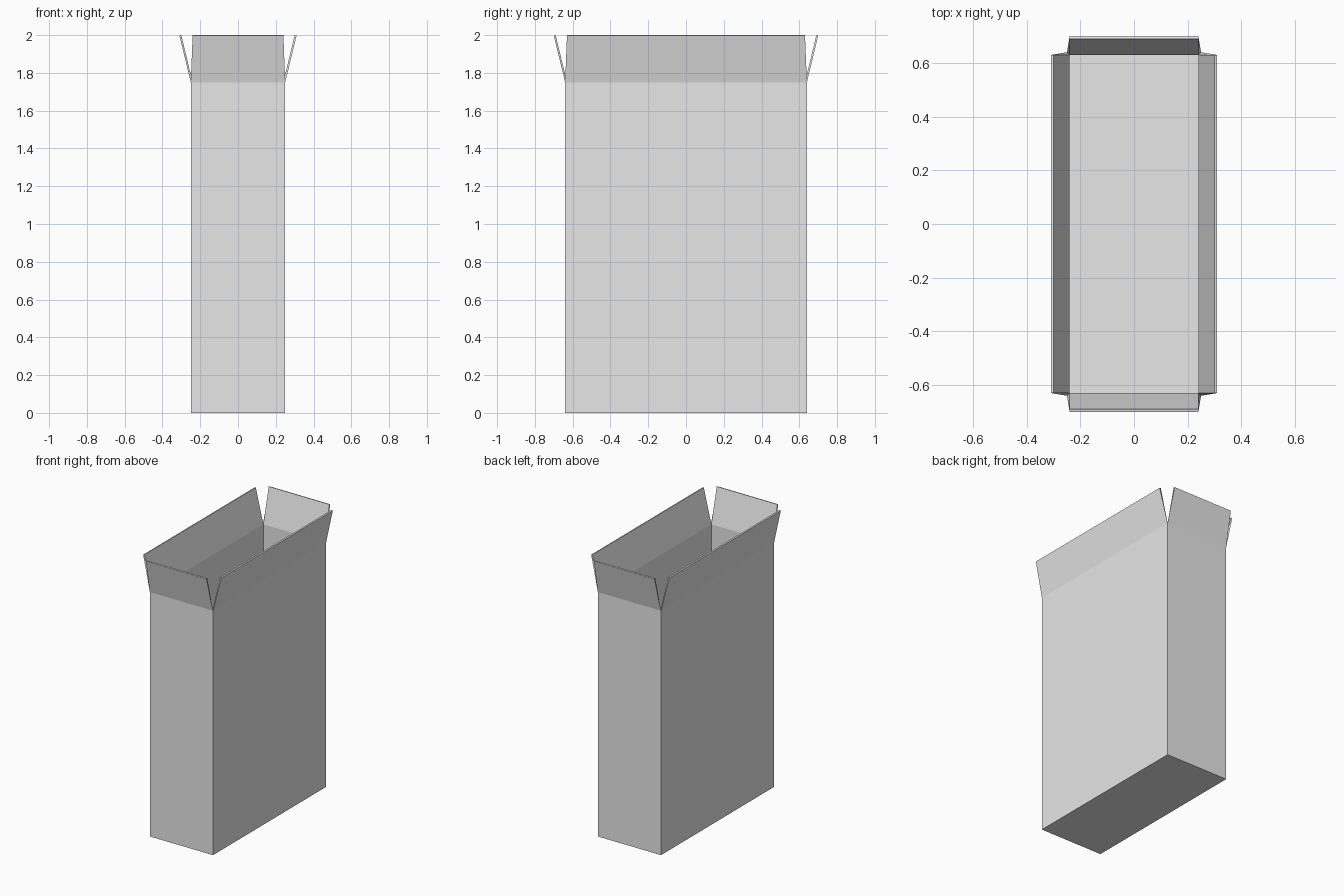
import bpy
import bmesh
from mathutils import Vector

cube = bpy.data.objects.get("Cube")
if cube:
    bpy.data.objects.remove(cube, do_unlink=True)

HALF_X, HALF_Y = 0.25, 0.64
HINGE_Z, TOP_Z = 1.75, 1.998
LEAN, TAPER, WALL = 0.06, 0.01, 0.01

card = bpy.data.materials.new("plain_grey_card")
card.use_nodes = True
grey = (0.8, 0.8, 0.8, 1)
card.diffuse_color = grey
card.node_tree.nodes["Principled BSDF"].inputs["Base Color"].default_value = grey

bm = bmesh.new()

# Floor and four walls
corners = [(-HALF_X, -HALF_Y), (HALF_X, -HALF_Y), (HALF_X, HALF_Y), (-HALF_X, HALF_Y)]
low = [bm.verts.new((x, y, 0)) for x, y in corners]
rim = [bm.verts.new((x, y, HINGE_Z)) for x, y in corners]
bm.faces.new(reversed(low))
for i in range(4):
    j = (i + 1) % 4
    bm.faces.new((low[i], low[j], rim[j], rim[i]))

# Four open flaps, hinged on the rim, leaning out and slightly tapered
for i in range(4):
    a, b = rim[i], rim[(i + 1) % 4]
    along = (b.co - a.co).normalized()
    outward = along.cross(Vector((0, 0, 1)))
    rise = outward * LEAN + Vector((0, 0, TOP_Z - HINGE_Z))
    tip_b = bm.verts.new(b.co + rise - along * TAPER)
    tip_a = bm.verts.new(a.co + rise + along * TAPER)
    bm.faces.new((a, b, tip_b, tip_a))

mesh = bpy.data.meshes.new("open_carton")
bm.to_mesh(mesh)
bm.free()
mesh.materials.append(card)
carton = bpy.data.objects.new("open_carton", mesh)
bpy.context.collection.objects.link(carton)

# Card thickness, kept inside the outer faces
thickness = carton.modifiers.new("card_thickness", "SOLIDIFY")
thickness.thickness = WALL
thickness.offset = -1
thickness.use_even_offset = True
